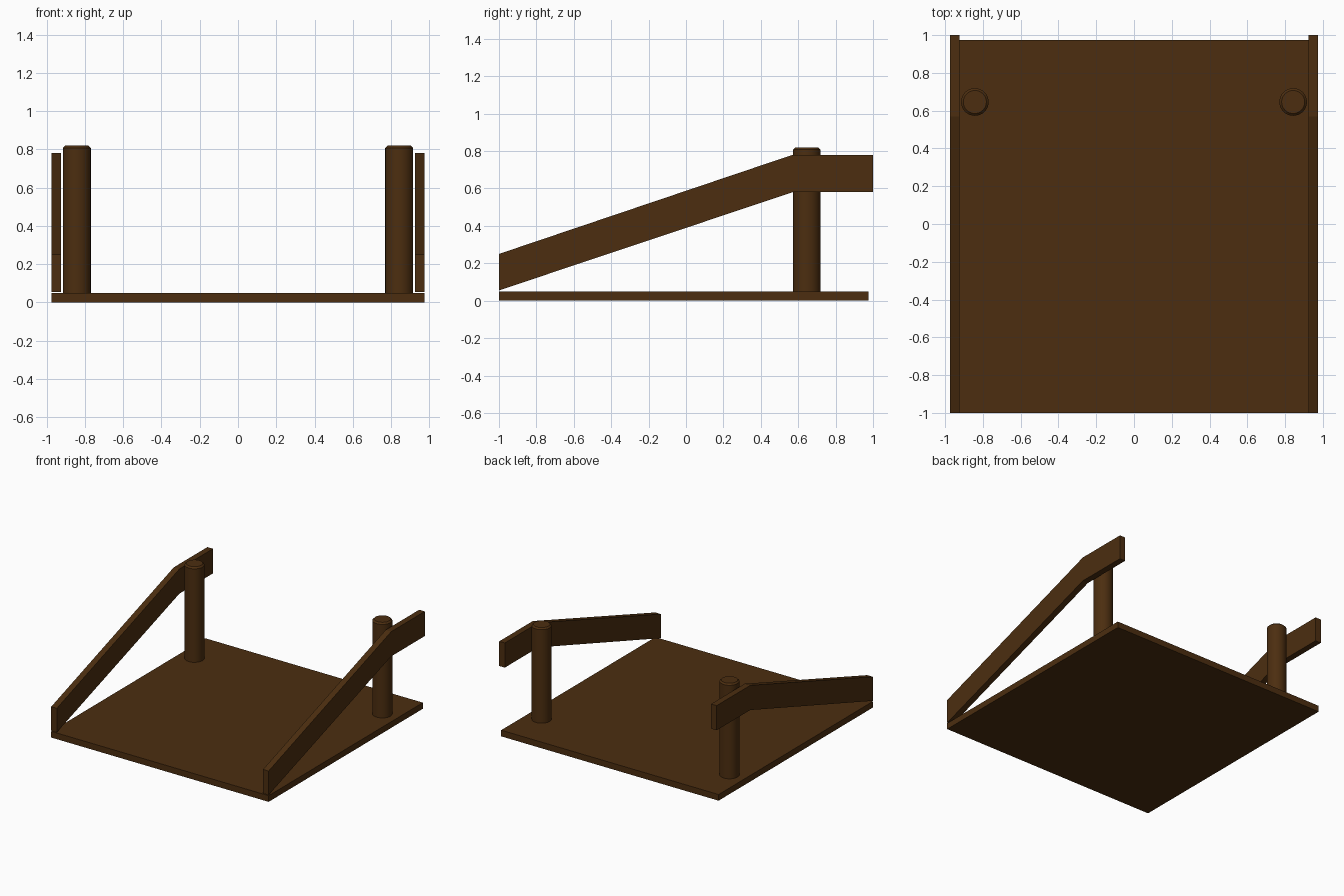
import bpy, bmesh
from mathutils import Matrix, Vector

if "Cube" in bpy.data.objects:
    bpy.data.objects.remove(bpy.data.objects["Cube"])

wood = bpy.data.materials.new("dark_brown_wood")
wood.diffuse_color = (0.072, 0.027, 0.005, 1)
wood.use_nodes = True
wood.node_tree.nodes["Principled BSDF"].inputs["Base Color"].default_value = wood.diffuse_color


def finish(bm, name):
    """Turn a bmesh into a named object with the wood colour."""
    bmesh.ops.recalc_face_normals(bm, faces=bm.faces[:])
    mesh = bpy.data.meshes.new(name)
    bm.to_mesh(mesh)
    bm.free()
    mesh.materials.append(wood)
    obj = bpy.data.objects.new(name, mesh)
    bpy.context.collection.objects.link(obj)
    return obj


# Floor board
bm = bmesh.new()
bmesh.ops.create_cube(bm, size=1, matrix=Matrix.Translation((0, -0.0125, 0.025))
                      @ Matrix.Diagonal((1.95, 1.975, 0.05, 1)))
finish(bm, "floor_board")

# Side profile of a rail (y, z): sloped run, then a level end
RAIL = [(-1, 0.055), (0.57, 0.58), (1, 0.58), (1, 0.78), (0.57, 0.78), (-1, 0.25)]


def rail(side, name):
    bm = bmesh.new()
    inner, outer = [[bm.verts.new((side * x, y, z)) for y, z in RAIL]
                    for x in (0.925, 0.975)]
    # each cap is two quads, one for the slope and one for the level end
    for ring in (inner, outer):
        bm.faces.new([ring[i] for i in (0, 1, 4, 5)])
        bm.faces.new([ring[i] for i in (1, 2, 3, 4)])
    for i in range(6):
        j = (i + 1) % 6
        bm.faces.new((inner[i], inner[j], outer[j], outer[i]))
    finish(bm, name)


def post(side, name):
    bm = bmesh.new()
    bmesh.ops.create_cone(bm, cap_ends=True, segments=32, radius1=0.073,
                          radius2=0.073, depth=0.77,
                          matrix=Matrix.Translation((side * 0.8425, 0.646, 0.435)))
    # chamfered top rim
    rim = [e for e in bm.edges if all(v.co.z > 0.8 for v in e.verts)]
    bmesh.ops.bevel(bm, geom=rim, offset=0.012, segments=1, affect='EDGES')
    obj = finish(bm, name)
    bpy.ops.object.select_all(action='DESELECT')
    obj.select_set(True)
    bpy.context.view_layer.objects.active = obj
    bpy.ops.object.shade_smooth_by_angle()


# Handrails and their posts, left and right
for side, label in ((-1, "left"), (1, "right")):
    rail(side, label + "_handrail")
    post(side, label + "_post")
